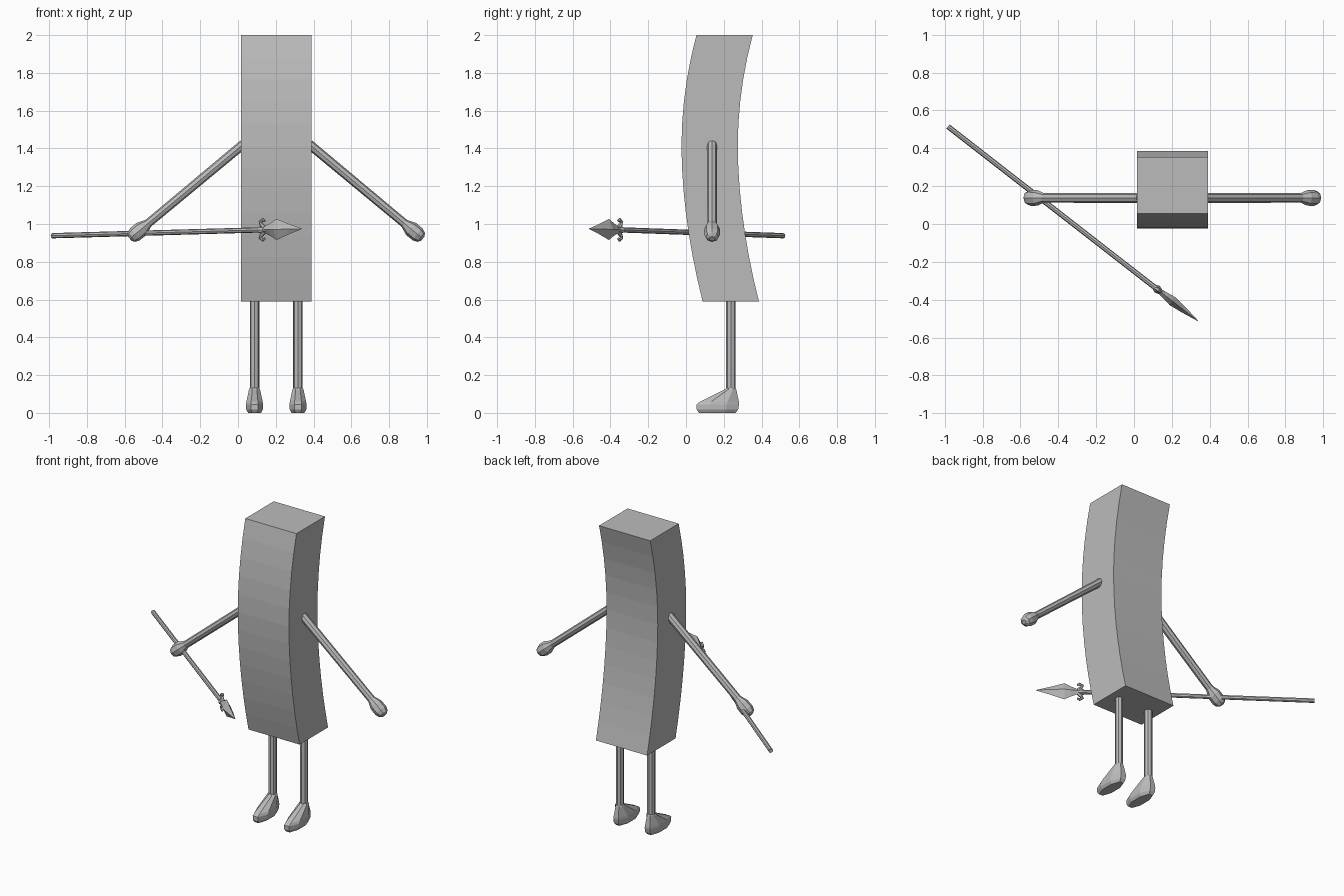
import bpy, bmesh, math
from mathutils import Vector

if "Cube" in bpy.data.objects:
    bpy.data.objects.remove(bpy.data.objects["Cube"])

grey = bpy.data.materials.new("plain grey")
grey.diffuse_color = (0.5, 0.5, 0.5, 1)
grey.use_nodes = True
grey.node_tree.nodes["Principled BSDF"].inputs["Base Color"].default_value = grey.diffuse_color
MID = 0.2025  # the figure's own centre line in x


def make(name, bm):
    bmesh.ops.recalc_face_normals(bm, faces=bm.faces[:])
    me = bpy.data.meshes.new(name)
    bm.to_mesh(me)
    bm.free()
    me.materials.append(grey)
    ob = bpy.data.objects.new(name, me)
    bpy.context.collection.objects.link(ob)
    return ob


def loft(name, rings):
    """Skin a list of closed rings and cap both ends."""
    bm = bmesh.new()
    vs = [[bm.verts.new(p) for p in r] for r in rings]
    n = len(vs[0])
    for a, b in zip(vs, vs[1:]):
        for i in range(n):
            j = (i + 1) % n
            bm.faces.new((a[i], a[j], b[j], b[i]))
    bm.faces.new(vs[0])
    bm.faces.new(vs[-1])
    return make(name, bm)


def rod(name, start, end, stations, sides=8, up=(0, 0, 1)):
    """Stations are (distance along axis, sideways radius, upward radius)."""
    start, end = Vector(start), Vector(end)
    d = (end - start).normalized()
    side = d.cross(Vector(up)).normalized()
    top = side.cross(d)
    rings = []
    for t, rs, ru in stations:
        angles = [math.tau * i / sides for i in range(sides)]
        rings.append([start + d * t + side * rs * math.cos(a) + top * ru * math.sin(a)
                      for a in angles])
    return loft(name, rings)


# Bent slab body
rings = []
for i in range(13):
    z = 0.59 + 1.41 * i / 12
    d = z - 1.41
    y = -0.024 + (0.079 * (d / 0.59) ** 2 if d > 0 else 0.112 * (-d / 0.82) ** 1.85)
    rings.append([(0.015, y, z), (0.39, y, z), (0.39, y + 0.298, z), (0.015, y + 0.298, z)])
loft("body", rings)

for s, label in ((-1, "right"), (1, "left")):
    # Arm
    shoulder = Vector((MID + s * 0.175, 0.138, 1.422))
    hand = Vector((MID + s * 0.728, 0.138, 0.962))
    L = (hand - shoulder).length
    rod(label + "_arm", shoulder, hand, [(0, .027, .025), (L - .03, .025, .023)])
    # Hand
    rod(label + "_hand", shoulder, hand,
        [(L - .065, .025, .023), (L - .02, .041, .041), (L + .025, .043, .041),
         (L + .05, .034, .032), (L + .062, .016, .015)])
    # Leg
    x = MID + s * 0.115
    rod(label + "_leg", (x, .238, .1), (x, .238, .66),
        [(0, .025, .025), (.56, .025, .025)], up=(0, 1, 0))
    # Foot: oval rings from sole to ankle (height, half width, toe y, heel y)
    rings = []
    for z, w, toe, heel in ((0, .034, .068, .262), (.018, .044, .056, .276),
                            (.045, .045, .056, .281), (.06, .043, .075, .28),
                            (.125, .029, .207, .266), (.133, .025, .213, .263)):
        c, h = (toe + heel) / 2, (heel - toe) / 2
        rings.append([(x + w / .924 * math.cos(a), c + h / .924 * math.sin(a), z)
                      for a in (math.tau * (i + .5) / 8 for i in range(8))])
    loft(label + "_foot", rings)

# Spear shaft and head
butt, tip = Vector((-0.983, 0.515, 0.938)), Vector((0.339, -0.513, 0.975))
S = (tip - butt).length
rod("spear_shaft", butt, tip, [(0, .014, .014), (S - .2, .014, .014)])
rod("spear_head", butt, tip,
    [(S - .265, .012, .012), (S - .21, .02, .035), (S - .172, .026, .056),
     (S - .09, .016, .028), (S, .001, .001)], sides=4)
# Collar with a small curl above and below
rod("spear_collar", butt, tip,
    [(S - .29, .016, .016), (S - .275, .022, .02), (S - .255, .016, .016)])
axis = (tip - butt).normalized()
base = butt + axis * (S - .272)
for s, label in ((1, "upper"), (-1, "lower")):
    pts = [(.018, .01), (0, .028), (-.008, .042), (.01, .054), (.022, .046)]
    rings = []
    for k, (t, h) in enumerate(pts):
        a, b = pts[max(k - 1, 0)], pts[min(k + 1, 4)]
        d = (axis * (b[0] - a[0]) + Vector((0, 0, s * (b[1] - a[1])))).normalized()
        side = axis.cross(Vector((0, 0, 1))).normalized()
        n = side.cross(d)
        r = (.012, .011, .01, .009, .006)[k]
        c = base + axis * t + Vector((0, 0, s * h))
        rings.append([c + side * r * math.cos(q) + n * r * math.sin(q)
                      for q in (math.tau * i / 6 for i in range(6))])
    loft(label + "_curl", rings)
